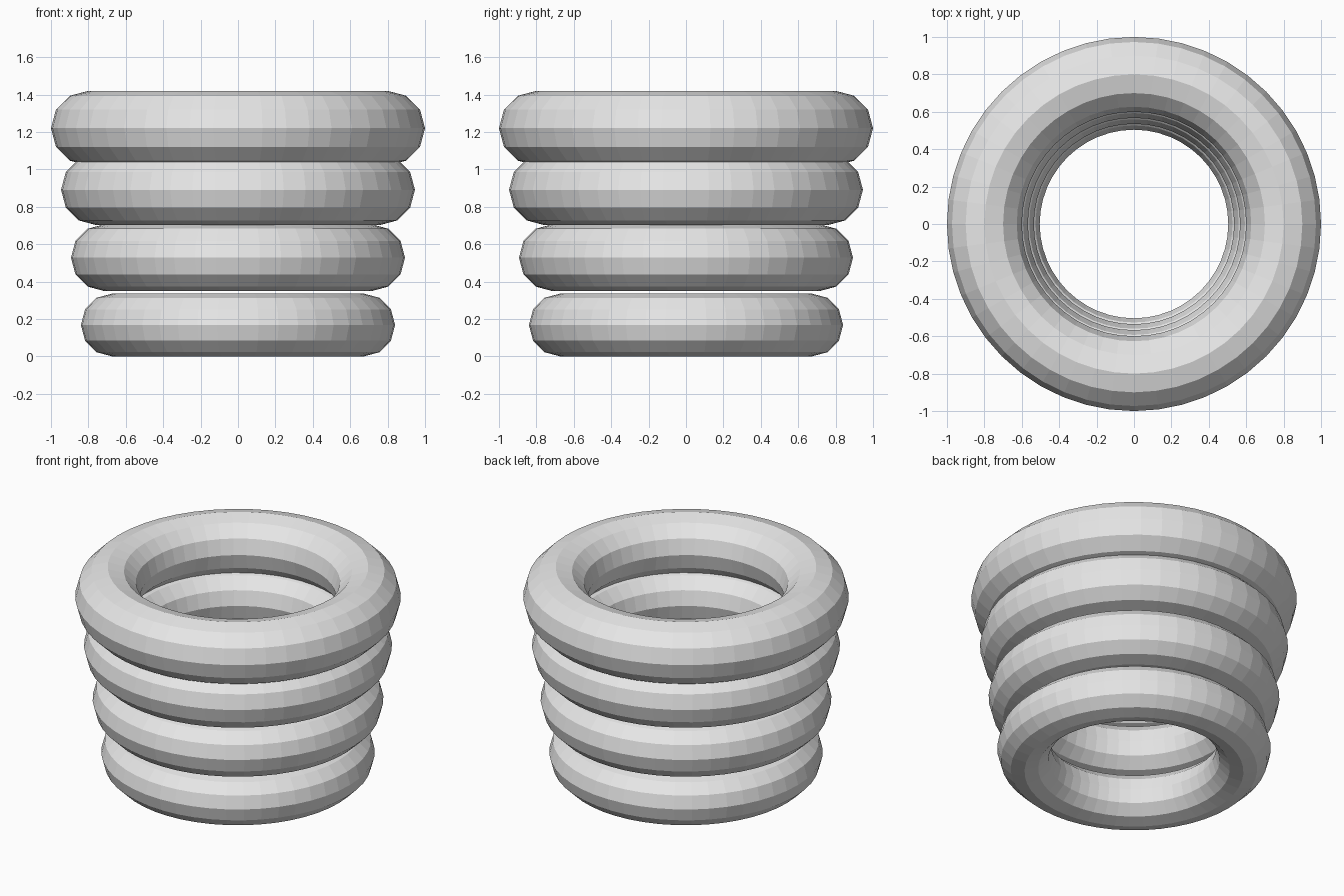
import bpy

cube = bpy.data.objects.get("Cube")
if cube:
    bpy.data.objects.remove(cube, do_unlink=True)

# Plain grey material
grey = bpy.data.materials.new("plain_grey")
grey.use_nodes = True
colour = (0.8, 0.8, 0.8, 1.0)
grey.diffuse_color = colour
grey.node_tree.nodes["Principled BSDF"].inputs["Base Color"].default_value = colour


def add_ring(name, outer, height):
    """Flat-shaded ring whose tube is a fifth of its outer radius."""
    bpy.ops.mesh.primitive_torus_add(
        major_segments=48, minor_segments=12,
        major_radius=outer * 0.8, minor_radius=outer * 0.2,
        location=(0, 0, height))
    ring = bpy.context.object
    ring.name = name
    ring.data.name = name
    ring.data.materials.append(grey)
    bpy.ops.object.shade_flat()


# Stack of rings, widening upwards
for name, outer, height in (
    ("bottom_ring", 0.84, 0.168),
    ("lower_middle_ring", 0.893, 0.528),
    ("upper_middle_ring", 0.946, 0.891),
    ("top_ring", 1.0, 1.22),
):
    add_ring(name, outer, height)
